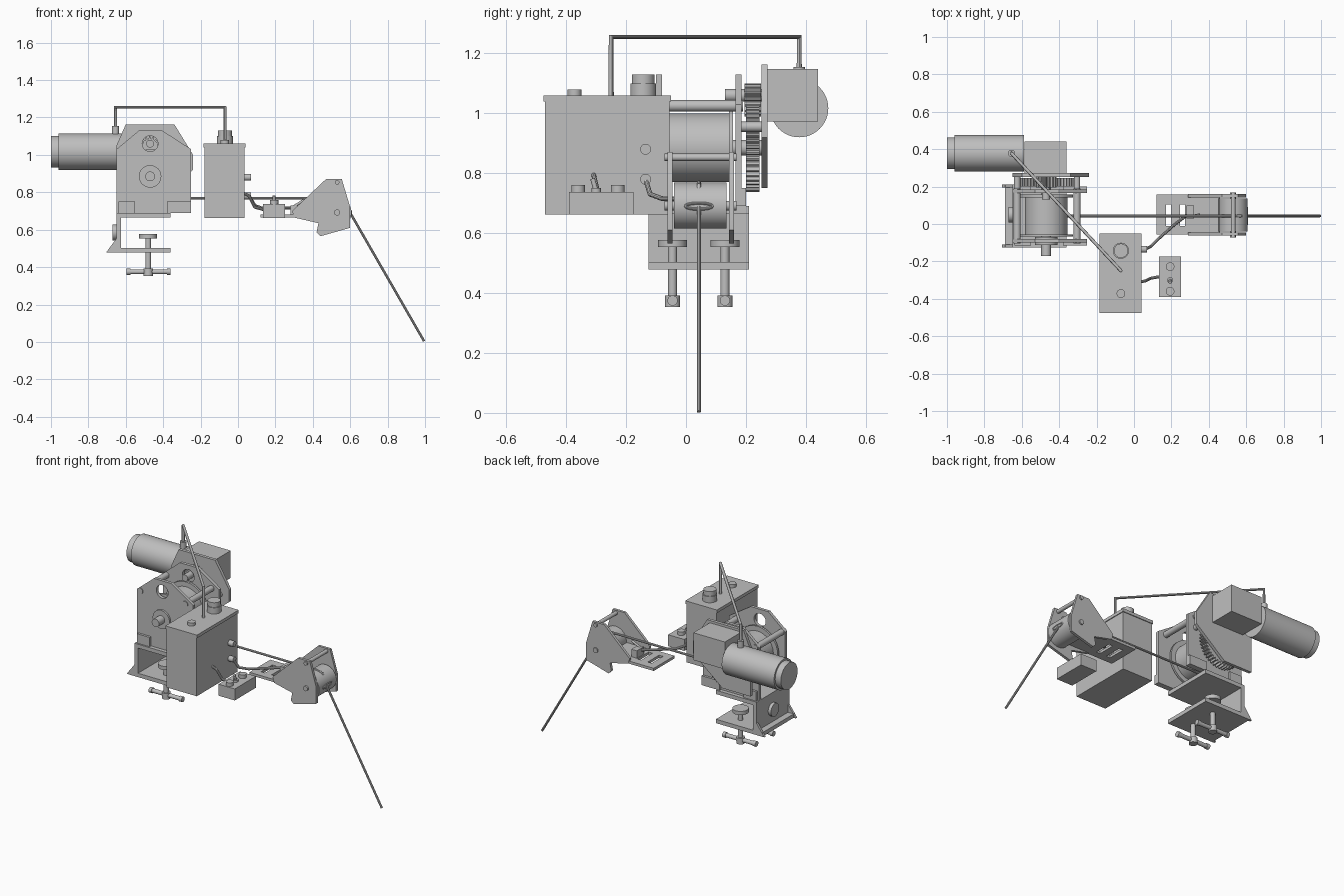
import bpy, bmesh, math
from mathutils import Vector, Matrix

cube = bpy.data.objects.get("Cube")
if cube:
    bpy.data.objects.remove(cube, do_unlink=True)

grey = bpy.data.materials.new("machine_grey")
grey.use_nodes = True
GREY = (0.52, 0.52, 0.52, 1)
grey.diffuse_color = GREY
grey.node_tree.nodes["Principled BSDF"].inputs["Base Color"].default_value = GREY
parts = []


def add(name, mesh):
    mesh.materials.clear()
    mesh.materials.append(grey)
    ob = bpy.data.objects.new(name, mesh)
    bpy.context.collection.objects.link(ob)
    parts.append(ob)
    return ob


def from_bm(name, bm):
    bmesh.ops.recalc_face_normals(bm, faces=bm.faces)
    mesh = bpy.data.meshes.new(name)
    bm.to_mesh(mesh)
    bm.free()
    return add(name, mesh)


def box(name, x, y, z):
    """Box from (low, high) ranges."""
    bm = bmesh.new()
    bmesh.ops.create_cube(bm, size=1)
    for v in bm.verts:
        v.co = [r[0] + (c + 0.5) * (r[1] - r[0]) for c, r in zip(v.co, (x, y, z))]
    return from_bm(name, bm)


def cyl(name, start, end, r, sides=32):
    """Cylinder between two points."""
    a, b = Vector(start), Vector(end)
    bm = bmesh.new()
    rot = (b - a).to_track_quat('Z', 'Y').to_matrix().to_4x4()
    bmesh.ops.create_cone(bm, cap_ends=True, segments=sides, radius1=r, radius2=r,
                          depth=(b - a).length, matrix=Matrix.Translation((a + b) / 2) @ rot)
    return from_bm(name, bm)


def ycyl(name, x, z, y, r, sides=32):
    return cyl(name, (x, y[0], z), (x, y[1], z), r, sides)


def prism(name, outline, y):
    """Outline in x and z, extruded along y."""
    bm = bmesh.new()
    face = bm.faces.new([bm.verts.new((px, y[0], pz)) for px, pz in outline])
    new = bmesh.ops.extrude_face_region(bm, geom=[face])["geom"]
    bmesh.ops.translate(bm, vec=(0, y[1] - y[0], 0),
                        verts=[g for g in new if isinstance(g, bmesh.types.BMVert)])
    return from_bm(name, bm)


def tube(name, points, r, smooth=False, closed=False):
    curve = bpy.data.curves.new(name, 'CURVE')
    curve.dimensions = '3D'
    curve.bevel_depth = r
    curve.bevel_resolution = 3
    curve.use_fill_caps = True
    if smooth:
        sp = curve.splines.new('NURBS')
        sp.order_u = 3
        sp.use_endpoint_u = True
    else:
        sp = curve.splines.new('POLY')
    sp.points.add(len(points) - 1)
    for p, co in zip(sp.points, points):
        p.co = (*co, 1)
    sp.use_cyclic_u = closed
    temp = bpy.data.objects.new(name + "_path", curve)
    mesh = bpy.data.meshes.new_from_object(temp)
    bpy.data.objects.remove(temp)
    return add(name, mesh)


def cut(ob, cutter):
    """Subtract the cutter, then discard it."""
    mod = ob.modifiers.new("cut", 'BOOLEAN')
    mod.operation = 'DIFFERENCE'
    mod.solver = 'EXACT'
    mod.object = cutter
    graph = bpy.context.evaluated_depsgraph_get()
    mesh = bpy.data.meshes.new_from_object(ob.evaluated_get(graph))
    ob.modifiers.clear()
    ob.data = mesh
    parts.remove(cutter)
    bpy.data.objects.remove(cutter, do_unlink=True)


def gear(name, x, z, y, r, teeth, depth):
    pts = []
    for i in range(teeth * 4):
        a = math.tau * i / (teeth * 4)
        rad = r if i % 4 < 2 else r - depth
        pts.append((x + rad * math.cos(a), z + rad * math.sin(a)))
    return prism(name, pts, y)


# Winch frame
AX, AZ, PZ = -0.47, 0.885, 1.06
side = [(-0.65, 0.69), (-0.25, 0.69), (-0.25, 1.03), (-0.405, 1.13), (-0.53, 1.13), (-0.65, 1.03)]
for name, y in (("front_frame_plate", (-0.1, -0.08)), ("back_frame_plate", (0.165, 0.185))):
    plate = prism(name, side, y)
    cut(plate, ycyl("cutter", AX, PZ, (y[0] - 0.05, y[1] + 0.05), 0.042))
for x in (-0.625, -0.305):
    ycyl("frame_rod", x, 1.025, (-0.105, 0.19), 0.019)
    ycyl("gear_plate_spacer", x, 0.955, (0.18, 0.255), 0.017)
for x in ((-0.64, -0.55), (-0.38, -0.25)):
    for y in ((-0.115, -0.1), (0.185, 0.2)):
        box("frame_foot", x, y, (0.69, 0.75))

# Drum and gears
ycyl("drum", AX, AZ, (-0.06, 0.15), 0.114, 48)
for y in ((-0.068, -0.055), (0.143, 0.157)):
    ycyl("drum_flange", AX, AZ, y, 0.145, 48)
ycyl("front_bearing", AX, AZ, (-0.112, -0.07), 0.06)
ycyl("drum_shaft", AX, AZ, (-0.17, 0.26), 0.026)
gear("large_gear", AX, AZ, (0.2, 0.245), 0.148, 44, 0.014)
gear("pinion", AX, PZ - 0.015, (0.195, 0.25), 0.055, 16, 0.014)
ycyl("pinion_shaft", AX, PZ, (0.13, 0.3), 0.021)

# Gear plate, gearbox and motor
prism("gear_plate", [(-0.65, 0.75), (-0.45, 0.75), (-0.24, 0.92), (-0.24, 1.0), (-0.34, 1.163),
                     (-0.6, 1.163), (-0.65, 1.05)], (0.252, 0.272))
box("gearbox", (-0.585, -0.36), (0.27, 0.44), (0.972, 1.148))
MY, MZ = 0.378, 1.017
cyl("motor_body", (-0.96, MY, MZ), (-0.587, MY, MZ), 0.097, 48)
cyl("motor_cap", (-1.0, MY, MZ), (-0.955, MY, MZ), 0.085, 48)
cyl("motor_gland", (-0.655, MY, 1.1), (-0.655, MY, 1.155), 0.019)
tube("motor_cable", [(-0.655, MY, 1.14), (-0.655, MY, 1.255),
                     (-0.07, -0.25, 1.255), (-0.07, -0.25, 1.05)], 0.009)

# Clamp bracket
WIDE = (-0.125, 0.21)
box("clamp_top", (-0.65, -0.36), WIDE, (0.665, 0.69))
box("clamp_wall", (-0.65, -0.625), WIDE, (0.48, 0.69))
box("clamp_base", (-0.69, -0.36), WIDE, (0.478, 0.503))
for y in ((-0.125, -0.11), (0.195, 0.21)):
    prism("clamp_gusset", [(-0.705, 0.478), (-0.645, 0.478), (-0.645, 0.56)], y)
cyl("wall_boss", (-0.67, 0.05, 0.585), (-0.64, 0.05, 0.585), 0.042)
for y in (-0.045, 0.13):
    cyl("clamp_screw", (-0.48, y, 0.37), (-0.48, y, 0.57), 0.015)
    cyl("clamp_pad", (-0.48, y, 0.553), (-0.48, y, 0.577), 0.048)
    cyl("screw_head", (-0.48, y, 0.353), (-0.48, y, 0.392), 0.025)
    cyl("clamp_handle", (-0.595, y, 0.375), (-0.36, y, 0.375), 0.013)
    for x in (-0.595, -0.38):
        cyl("handle_end", (x, y, 0.375), (x + 0.02, y, 0.375), 0.017)

# Control box
box("control_box", (-0.18, 0.035), (-0.47, -0.055), (0.663, 1.042))
box("control_box_lid", (-0.185, 0.04), (-0.475, -0.05), (1.04, 1.06))
cyl("knob_stem", (-0.07, -0.143, 1.055), (-0.07, -0.143, 1.1), 0.043)
cyl("knob", (-0.07, -0.143, 1.095), (-0.07, -0.143, 1.13), 0.038)
cyl("box_button", (-0.07, -0.372, 1.055), (-0.07, -0.372, 1.08), 0.023)
for z in (0.78, 0.88):
    cyl("cable_gland", (0.03, -0.135, z), (0.07, -0.135, z), 0.018)

# Hand control
box("hand_control", (0.135, 0.25), (-0.39, -0.175), (0.663, 0.737))
for y in (-0.228, -0.36):
    cyl("hand_button", (0.193, y, 0.73), (0.193, y, 0.76), 0.023)
cyl("toggle_base", (0.193, -0.3, 0.73), (0.193, -0.3, 0.75), 0.016)
cyl("toggle_lever", (0.193, -0.3, 0.74), (0.193, -0.312, 0.782), 0.008)
tube("hand_cable", [(0.02, -0.31, 0.8), (0.06, -0.305, 0.78), (0.09, -0.29, 0.72),
                    (0.145, -0.28, 0.705)], 0.008, True)
tube("switch_cable", [(0.06, -0.135, 0.78), (0.09, -0.12, 0.73), (0.13, -0.08, 0.715),
                      (0.22, 0.0, 0.715), (0.3, 0.06, 0.715)], 0.008, True)

# Guide roller block
base = box("guide_base", (0.12, 0.46), (-0.055, 0.157), (0.665, 0.682))
for x in (0.185, 0.26):
    cut(base, box("cutter", (x - 0.014, x + 0.014), (-0.01, 0.105), (0.6, 0.75)))
cheek = [(0.29, 0.70), (0.47, 0.87), (0.555, 0.87), (0.6, 0.72), (0.6, 0.61),
         (0.44, 0.565), (0.42, 0.585), (0.43, 0.635), (0.3, 0.665)]
for y in ((-0.062, -0.045), (0.143, 0.16)):
    prism("guide_cheek", cheek, y)
ycyl("guide_roller", 0.53, 0.692, (-0.04, 0.135), 0.077, 48)
ycyl("roller_axle", 0.53, 0.692, (-0.072, 0.168), 0.016)
ycyl("cheek_rod", 0.53, 0.853, (-0.072, 0.168), 0.012)
box("limit_switch", (0.28, 0.32), (0.03, 0.1), (0.68, 0.73))
cyl("switch_lever", (0.3, 0.04, 0.725), (0.35, 0.05, 0.757), 0.007)
ring = [(0.605, 0.043 + 0.045 * math.cos(math.tau * i / 24), 0.69 + 0.01 * math.sin(math.tau * i / 24))
        for i in range(24)]
tube("rope_guide", ring, 0.005, closed=True)

# Rope from the drum, over the roller and down
tube("rope", [(AX, 0.043, 0.769), (0.53, 0.043, 0.769), (0.57, 0.043, 0.76),
              (0.6, 0.043, 0.69), (0.995, 0.043, 0.004)], 0.007)

bpy.ops.object.select_all(action='DESELECT')
for ob in parts:
    ob.select_set(True)
bpy.context.view_layer.objects.active = parts[0]
bpy.ops.object.shade_smooth_by_angle()
